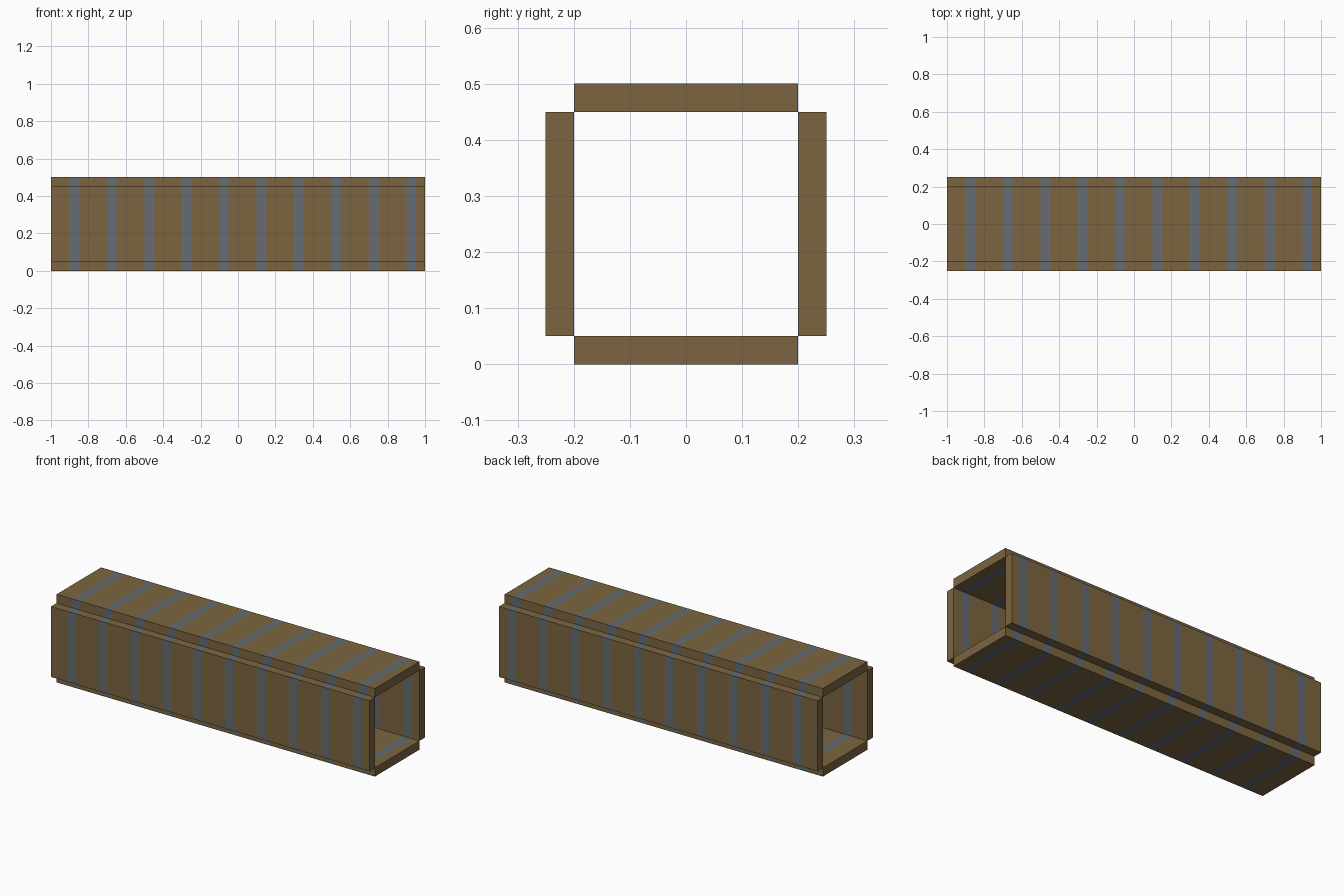
import bpy
import bmesh
from mathutils import Matrix, Vector

if "Cube" in bpy.data.objects:
    bpy.data.objects.remove(bpy.data.objects["Cube"], do_unlink=True)

LENGTH, WIDTH, THICK = 2.0, 0.4, 0.05
PITCH, BAND = 0.2, 0.05
STARTS = [-0.9 + PITCH * i for i in range(10)]


def make_material(name, rgb):
    mat = bpy.data.materials.new(name)
    mat.use_nodes = True
    colour = (*rgb, 1.0)
    mat.diffuse_color = colour
    mat.node_tree.nodes["Principled BSDF"].inputs["Base Color"].default_value = colour
    return mat


wood = make_material("brown_wood", (0.202, 0.130, 0.051))
steel = make_material("blue_grey_band", (0.130, 0.150, 0.168))


def striped_board(name, centre, size):
    """A long board cut across at each band edge, with the bands coloured."""
    bm = bmesh.new()
    place = Matrix.Translation(centre) @ Matrix.Diagonal((*size, 1.0))
    bmesh.ops.create_cube(bm, size=1.0, matrix=place)
    for start in STARTS:
        for x in (start, start + BAND):
            bmesh.ops.bisect_plane(bm, geom=bm.verts[:] + bm.edges[:] + bm.faces[:],
                                   plane_co=Vector((x, 0, 0)), plane_no=Vector((1, 0, 0)))
    for face in bm.faces:
        x = face.calc_center_median().x
        face.material_index = int(any(s < x < s + BAND for s in STARTS))
    mesh = bpy.data.meshes.new(name)
    bm.to_mesh(mesh)
    bm.free()
    mesh.materials.append(wood)
    mesh.materials.append(steel)
    bpy.context.collection.objects.link(bpy.data.objects.new(name, mesh))


# Four boards around an open square tunnel, leaving notched corners
mid = WIDTH / 2 + THICK
offset = (WIDTH + THICK) / 2
flat, upright = (LENGTH, WIDTH, THICK), (LENGTH, THICK, WIDTH)
striped_board("bottom_board", (0, 0, mid - offset), flat)
striped_board("top_board", (0, 0, mid + offset), flat)
striped_board("front_board", (0, -offset, mid), upright)
striped_board("back_board", (0, offset, mid), upright)
